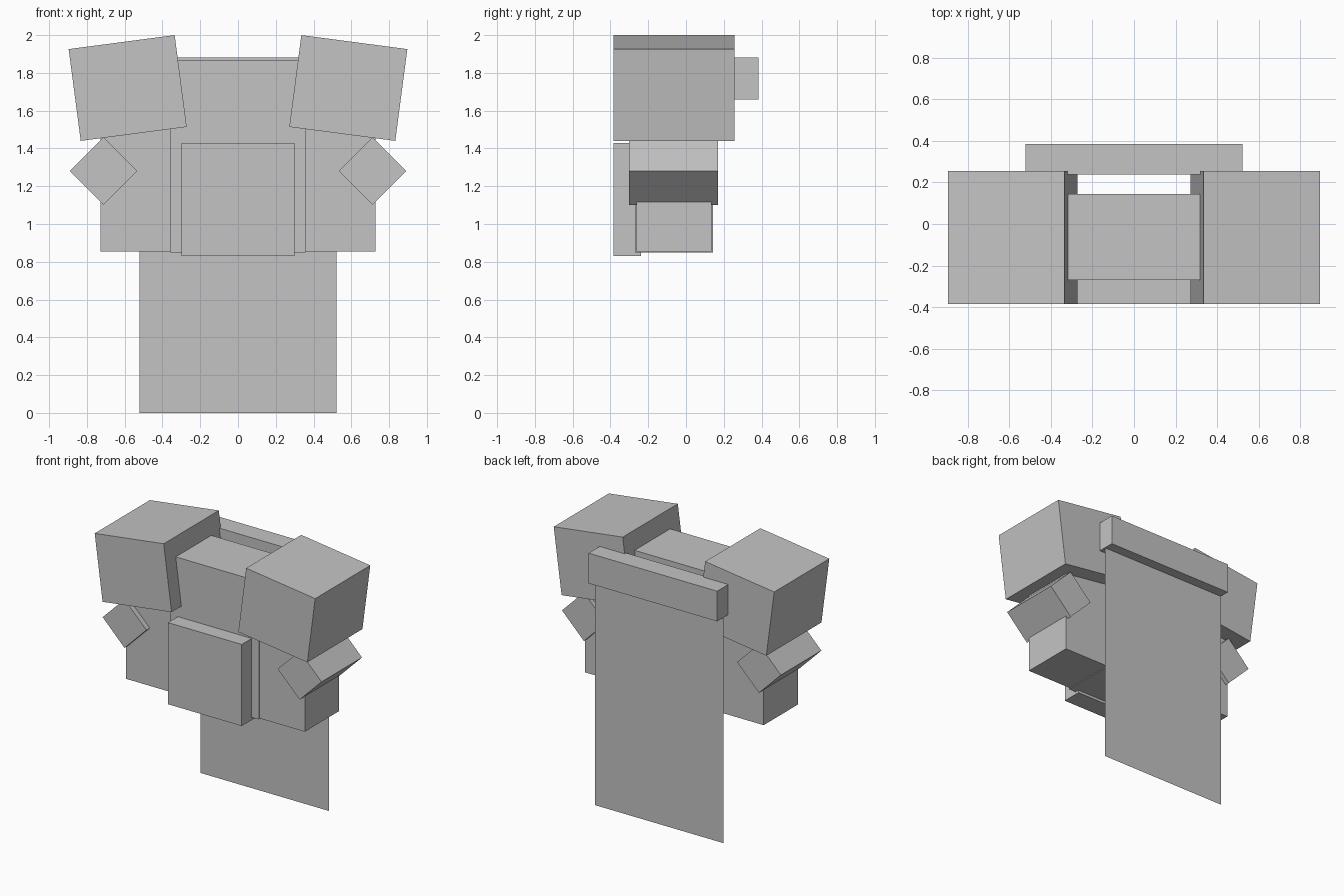
import bpy
import math

cube = bpy.data.objects.get("Cube")
if cube:
    bpy.data.objects.remove(cube, do_unlink=True)

# Single plain grey finish
grey = bpy.data.materials.new("plain_grey")
grey.use_nodes = True
COLOUR = (0.55, 0.55, 0.55, 1)
grey.diffuse_color = COLOUR
grey.node_tree.nodes["Principled BSDF"].inputs["Base Color"].default_value = COLOUR


def finish(name):
    obj = bpy.context.object
    obj.name = obj.data.name = name
    obj.data.materials.append(grey)
    return obj


def box(name, centre, size, tilt=0):
    """Box of a given size, tilted in degrees about the y axis."""
    bpy.ops.mesh.primitive_cube_add(size=1, location=centre)
    obj = finish(name)
    for v in obj.data.vertices:
        v.co = [c * s for c, s in zip(v.co, size)]
    obj.rotation_euler.y = math.radians(tilt)
    return obj


# Body and chest plate
box("torso", (0, -0.063, 1.357), (0.716, 0.414, 1.015))
box("chest_plate", (0, -0.312, 1.13), (0.60, 0.146, 0.60))

# Arms with tilted shoulder guards and diamond elbow guards
for side, s in (("left", 1), ("right", -1)):
    box(side + "_arm", (s * 0.541, -0.063, 1.353), (0.372, 0.398, 0.995))
    box(side + "_shoulder_guard", (s * 0.584, -0.064, 1.72),
        (0.566, 0.64, 0.49), s * 7.5)
    box(side + "_elbow_guard", (s * 0.712, -0.066, 1.28),
        (0.252, 0.47, 0.252), s * 45)

# Collar bar across the back
box("collar_bar", (0, 0.312, 1.77), (1.045, 0.146, 0.222))

# Flat cape hanging from the middle of the collar bar
bpy.ops.mesh.primitive_plane_add(size=1, location=(0, 0.31, 0.885))
cape = finish("cape")
for v in cape.data.vertices:
    v.co = (v.co.x * 1.045, 0, v.co.y * 1.77)
